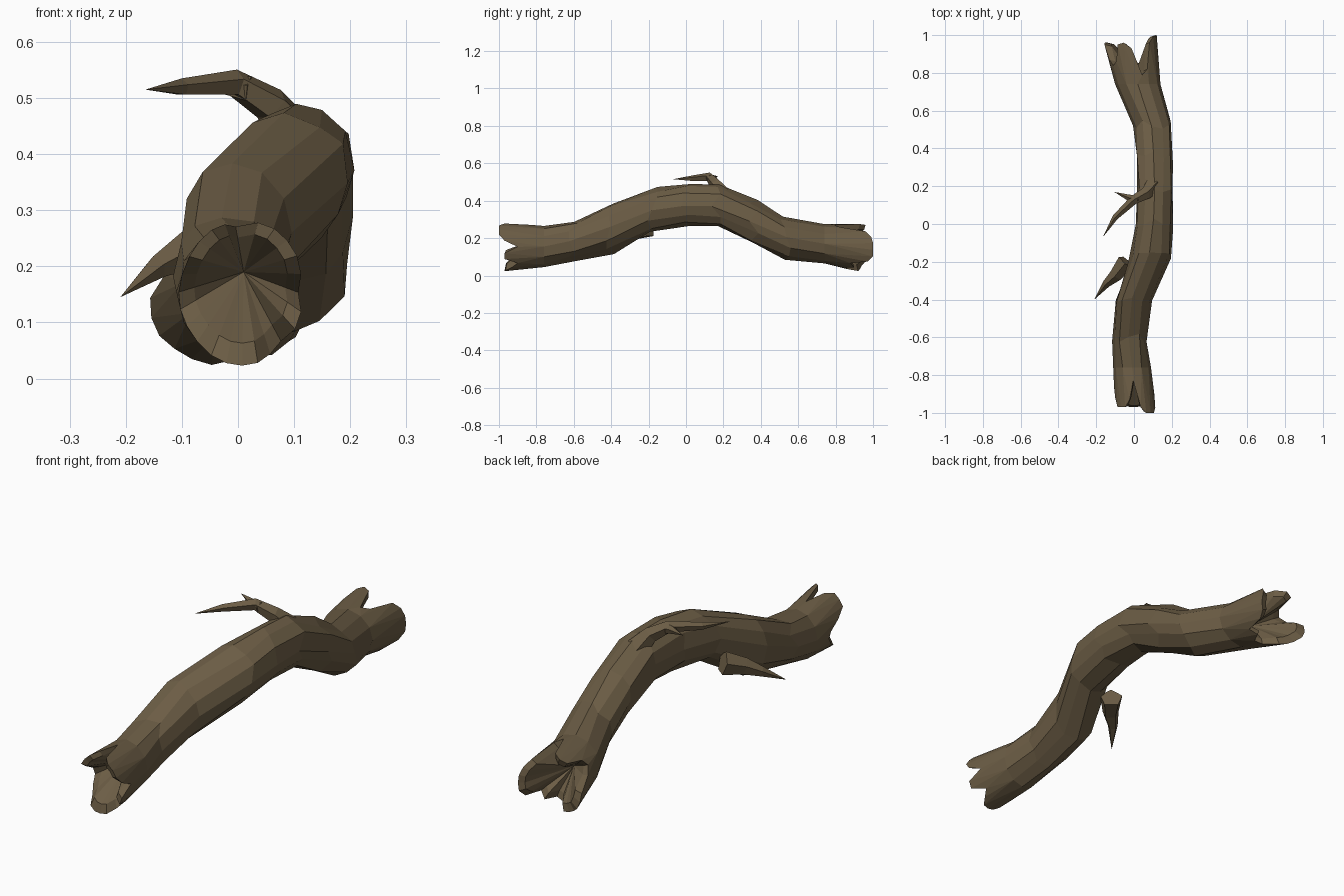
import bpy, bmesh, math, random
from mathutils import Vector

if "Cube" in bpy.data.objects:
    bpy.data.objects.remove(bpy.data.objects["Cube"])

random.seed(4)
N = 12

bark = bpy.data.materials.new("bark_brown")
bark.diffuse_color = (0.15, 0.11, 0.06, 1)
bark.use_nodes = True
bark.node_tree.nodes["Principled BSDF"].inputs["Base Color"].default_value = bark.diffuse_color


def finish(bm, name):
    bmesh.ops.recalc_face_normals(bm, faces=bm.faces)
    me = bpy.data.meshes.new(name)
    bm.to_mesh(me)
    bm.free()
    me.materials.append(bark)
    ob = bpy.data.objects.new(name, me)
    bpy.context.collection.objects.link(ob)
    return ob


# Trunk sections: y, x min, x max, z min, z max
sections = [
    (-0.76, -0.11, 0.09, 0.045, 0.265), (-0.60, -0.12, 0.07, 0.08, 0.29),
    (-0.41, -0.105, 0.09, 0.12, 0.39), (-0.18, -0.03, 0.20, 0.24, 0.47),
    (0.0, 0.005, 0.205, 0.265, 0.49), (0.16, 0.01, 0.205, 0.265, 0.485),
    (0.36, 0.01, 0.20, 0.175, 0.40), (0.53, -0.005, 0.20, 0.09, 0.31),
    (0.74, -0.10, 0.14, 0.065, 0.275)]
# Broken rims: how far |y| each splinter reaches, every 15 degrees from +x
front_rim = [.90, .97, 1, 1, 1, .97, .83, .93, .97, .97, .97, .92,
             .86, .85, .88, .91, .96, .97, .97, .965, .93, .90, .97, .97]
back_rim = [1, 1, .99, .96, .82, .79, .93, .96, .95, .86, .84, .87,
            .95, .96, .96, .94, .93, .92, .86, .85, .90, .88, .97, 1]


def ellipse(y, x0, x1, z0, z1, a):
    return Vector(((x0 + x1) / 2 + math.cos(a) * (x1 - x0) / 2, y,
                   (z0 + z1) / 2 + math.sin(a) * (z1 - z0) / 2))


def broken_end(bm, ring, section, tip, reach, core):
    """Splintered hollow end: outer splinters, lip and inner fan."""
    s = -1 if section[0] < 0 else 1
    y0 = abs(section[0])
    outer, inner = [], []
    centre = Vector(core)
    for i in range(2 * N):
        a = i * math.pi / N
        t = (reach[i] - y0) / (1 - y0)
        p = ellipse(0, *section[1:], a).lerp(ellipse(0, *tip, a), t)
        p.y = s * reach[i]
        q = p.lerp(Vector((centre.x, p.y, centre.z)), 0.24)
        q.y -= s * 0.008
        outer.append(bm.verts.new(p))
        inner.append(bm.verts.new(q))
    c = bm.verts.new(centre)
    for k in range(N):
        k2, i, j, m = (k + 1) % N, 2 * k, 2 * k + 1, (2 * k + 2) % (2 * N)
        bm.faces.new((ring[k], outer[i], outer[j]))
        bm.faces.new((ring[k], outer[j], ring[k2]))
        bm.faces.new((ring[k2], outer[j], outer[m]))
    for i in range(2 * N):
        j = (i + 1) % (2 * N)
        bm.faces.new((outer[i], inner[i], inner[j], outer[j]))
        bm.faces.new((inner[i], c, inner[j]))


# Trunk
bm = bmesh.new()
rings = []
for n, sec in enumerate(sections):
    ring = []
    for k in range(N):
        p = ellipse(*sec, k * 2 * math.pi / N)
        if 0 < n < len(sections) - 1:
            p += Vector((random.uniform(-.007, .007), random.uniform(-.03, .03),
                         random.uniform(-.007, .007)))
        ring.append(bm.verts.new(p))
    rings.append(ring)
for a, b in zip(rings, rings[1:]):
    for k in range(N):
        j = (k + 1) % N
        bm.faces.new((a[k], a[j], b[j], b[k]))
broken_end(bm, rings[0], sections[0], (-0.10, 0.12, 0.02, 0.285), front_rim,
           (0.01, -0.78, 0.19))
broken_end(bm, rings[-1], sections[-1], (-0.17, 0.12, 0.0, 0.275), back_rim,
           (0.0, 0.78, 0.16))
finish(bm, "trunk")


# Twigs: tapering five-sided tubes ending in a point
def twig(name, path, sides=5):
    bm = bmesh.new()
    pts = [Vector(p[:3]) for p in path]
    prev = None
    for n, p in enumerate(pts[:-1]):
        d = (pts[n + 1] - pts[max(n - 1, 0)]).normalized()
        u = d.cross(Vector((0, 0, 1))).normalized()
        v = u.cross(d)
        r = path[n][3]
        ring = [bm.verts.new(p + (u * math.cos(t) + v * math.sin(t)) * r)
                for t in (math.pi / 2 + k * 2 * math.pi / sides for k in range(sides))]
        if prev:
            for k in range(sides):
                j = (k + 1) % sides
                bm.faces.new((prev[k], prev[j], ring[j], ring[k]))
        else:
            bm.faces.new(ring)
        prev = ring
    tip = bm.verts.new(pts[-1])
    for k in range(sides):
        bm.faces.new((prev[k], prev[(k + 1) % sides], tip))
    finish(bm, name)


twig("top_twig", [(0.10, 0.20, 0.43, 0.05), (0.06, 0.16, 0.487, 0.034),
                  (-0.005, 0.125, 0.526, 0.025), (-0.10, 0.035, 0.519, 0.016),
                  (-0.165, -0.07, 0.515, 0)])
twig("top_twig_spur", [(0.02, 0.13, 0.515, 0.024), (-0.03, 0.14, 0.523, 0.017),
                       (-0.105, 0.17, 0.53, 0)])
twig("side_twig", [(-0.04, -0.20, 0.25, 0.05), (-0.095, -0.27, 0.225, 0.036),
                   (-0.145, -0.315, 0.198, 0.022), (-0.21, -0.40, 0.145, 0)])
